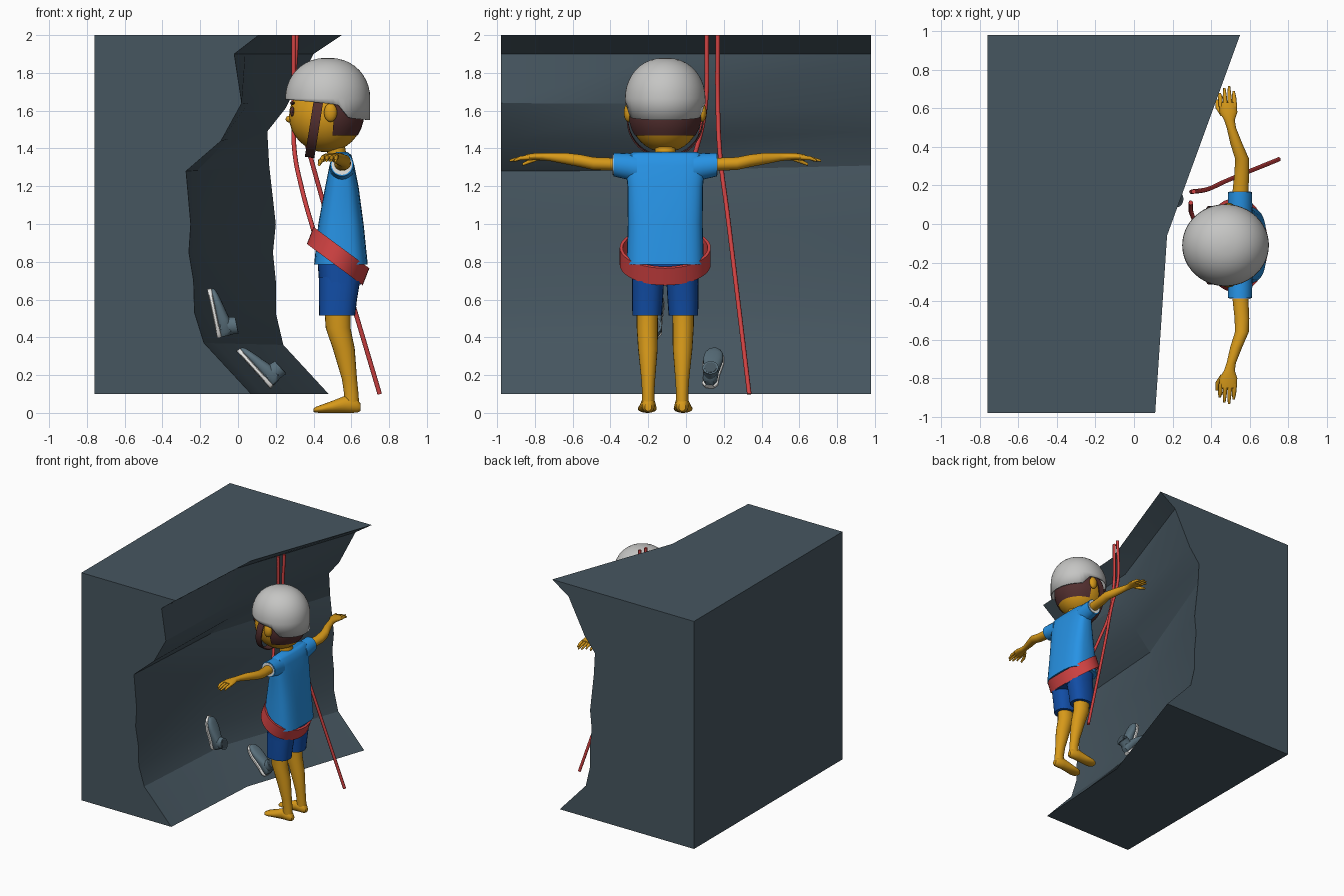
import bpy, bmesh, math
from mathutils import Vector, Matrix

cube = bpy.data.objects.get("Cube")
if cube:
    bpy.data.objects.remove(cube)

CY = -0.11  # symmetry plane of the climber, who faces -x
X, Y, Z = Vector((1, 0, 0)), Vector((0, 1, 0)), Vector((0, 0, 1))


def material(name, r, g, b):
    m = bpy.data.materials.new(name)
    m.use_nodes = True
    m.diffuse_color = (r, g, b, 1)
    m.node_tree.nodes["Principled BSDF"].inputs["Base Color"].default_value = (r, g, b, 1)
    return m


STONE = material("slate stone", 0.062, 0.094, 0.118)
SKIN = material("warm skin", 0.68, 0.32, 0.01)
SHIRT = material("bright blue", 0.02, 0.29, 0.78)
SHORTS = material("deep blue", 0.006, 0.075, 0.38)
RED = material("rope red", 0.64, 0.055, 0.055)
BROWN = material("dark brown", 0.085, 0.028, 0.028)
GREY = material("helmet grey", 0.56, 0.56, 0.55)
WHITE = material("white", 0.85, 0.85, 0.83)
SHOE = material("shoe grey blue", 0.1, 0.16, 0.2)


def finish(name, bm, mat, angle=40):
    bmesh.ops.recalc_face_normals(bm, faces=bm.faces)
    me = bpy.data.meshes.new(name)
    bm.to_mesh(me)
    bm.free()
    me.materials.append(mat)
    for p in me.polygons:
        p.use_smooth = True
    me.set_sharp_from_angle(angle=math.radians(angle))
    ob = bpy.data.objects.new(name, me)
    bpy.context.collection.objects.link(ob)
    return ob


def skin_rings(bm, rings, cap=True, loop=False):
    rows = [[bm.verts.new(p) for p in r] for r in rings]
    n = len(rows[0])
    for a, b in zip(rows, rows[1:] + (rows[:1] if loop else [])):
        for i in range(n):
            j = (i + 1) % n
            bm.faces.new((a[i], a[j], b[j], b[i]))
    if cap and not loop:
        bm.faces.new(rows[0])
        bm.faces.new(rows[-1])


def loft(name, sections, u, v, mat, power=2.0, n=20, xf=None):
    """Sections are (centre, radius along u, radius along v)."""
    def bend(c):
        return math.copysign(abs(c) ** (2 / power), c)
    rings = []
    for c, ru, rv in sections:
        ring = []
        for i in range(n):
            t = 2 * math.pi * i / n
            p = Vector(c) + u * ru * bend(math.cos(t)) + v * rv * bend(math.sin(t))
            ring.append(xf @ p if xf else p)
        rings.append(ring)
    bm = bmesh.new()
    skin_rings(bm, rings)
    return finish(name, bm, mat)


def ball(name, centre, size, mat, keep=None, seg=32):
    bm = bmesh.new()
    bmesh.ops.create_uvsphere(bm, u_segments=seg, v_segments=seg // 2, radius=1)
    bmesh.ops.transform(bm, verts=bm.verts,
                        matrix=Matrix.Translation(centre) @ Matrix.Diagonal((*size, 1)))
    if keep:
        drop = [f for f in bm.faces if not keep(f.calc_center_median())]
        bmesh.ops.delete(bm, geom=drop, context='FACES')
    return finish(name, bm, mat)


def band(name, centre, a, b, width, thick, mat, n=40):
    """Flat strap looped around the ellipse spanned by a and b; width is a vector."""
    rings = []
    for i in range(n):
        t = 2 * math.pi * i / n
        d = a * math.cos(t) + b * math.sin(t)
        o = d.normalized() * thick
        w = width / 2
        c = Vector(centre) + d
        rings.append([c - w, c - w + o, c + w + o, c + w])
    bm = bmesh.new()
    skin_rings(bm, rings, loop=True)
    return finish(name, bm, mat)


def rope(name, pts, r=0.012):
    cu = bpy.data.curves.new(name, 'CURVE')
    cu.dimensions = '3D'
    cu.bevel_depth, cu.bevel_resolution, cu.use_fill_caps = r, 2, True
    sp = cu.splines.new('BEZIER')
    sp.bezier_points.add(len(pts) - 1)
    for bp, p in zip(sp.bezier_points, pts):
        bp.co = p
        bp.handle_left_type = bp.handle_right_type = 'AUTO'
    cu.materials.append(RED)
    bpy.context.collection.objects.link(bpy.data.objects.new(name, cu))


# Rock wall: one profile at each end and a bent middle section
near = [(.07, .1), (-.18, .37), (-.23, .53), (-.235, .7), (-.26, .85), (-.25, 1),
        (-.275, 1.28), (-.09, 1.44), (.02, 1.64), (-.02, 1.9), (.11, 2)]
far = [(.48, .1), (.24, .36), (.2, .53), (.2, .7), (.185, .85), (.2, 1),
       (.165, 1.31), (.155, 1.49), (.25, 1.61), (.4, 1.9), (.55, 2)]
rings = []
for y, f in ((-.98, 0), (-.06, .14), (.98, 1)):
    ring = [(a + (c - a) * f, y, b + (d - b) * f) for (a, b), (c, d) in zip(near, far)]
    rings.append(ring + [(-.76, y, 2), (-.76, y, .1)])
bm = bmesh.new()
skin_rings(bm, rings)
finish("rock_wall", bm, STONE, 25)

# Ropes
rope("tie_in_rope", [(.295, .11, 2), (.295, .1, 1.6), (.3, .05, 1.38),
                     (.34, -.02, 1.18), (.41, -.1, .93)])
rope("trailing_rope", [(.31, .168, 2), (.305, .168, 1.65), (.38, .18, 1.37),
                       (.47, .22, 1.05), (.75, .335, .1)])

# Torso, harness and shorts
loft("shirt", [((.545, CY, .785), .142, .205), ((.545, CY, 1), .12, .198),
               ((.55, CY, 1.2), .088, .2), ((.55, CY, 1.31), .066, .21),
               ((.55, CY, 1.365), .05, .2), ((.55, CY, 1.38), .03, .17)],
     X, Y, SHIRT, 3.2, 32)
band("harness_belt", (.53, CY, .83), Vector((.135, 0, -.1)), Y * .225,
     Vector((.035, 0, .09)), .016, RED)
loft("shorts_hips", [((.54, CY, .68), .11, .175), ((.54, CY, .82), .12, .18)],
     X, Y, SHORTS, 3, 28)

# Head
loft("neck", [((.53, CY, 1.33), .05, .055), ((.51, CY, 1.45), .05, .055)], X, Y, SKIN)
ball("head", (.465, CY, 1.57), (.195, .185, .19), SKIN)
ball("hair", (.467, CY, 1.58), (.2, .197, .2), BROWN,
     lambda c: c.z > 1.48 and (c.x > .5 or c.z > 1.66))
ball("nose", (.272, CY, 1.555), (.02, .02, .018), SKIN, seg=16)
band("chin_strap", (.41, CY, 1.55), Vector((-.03, 0, -.19)), Y * .195,
     Vector((.05, 0, -.008)), .008, BROWN)


def helmet():
    rings, n = [], 48
    for k in range(12):
        ring = []
        for i in range(n):
            t = 2 * math.pi * i / n
            a = math.radians(max(0, 88 - 8.8 * k))
            r = math.cos(a) ** .9
            p = Vector((.475 + .225 * r * math.cos(t), CY + .213 * r * math.sin(t),
                        1.665 + .215 * math.sin(a)))
            if k == 11:  # rim drops towards the back of the head
                step = min(1, max(0, (p.x - .53) / .06))
                p.z = 1.66 - .1 * (p.x - .25) - .065 * step
            ring.append(p)
        rings.append(ring)
    bm = bmesh.new()
    skin_rings(bm, rings)
    bmesh.ops.delete(bm, geom=[f for f in bm.faces if len(f.verts) > 4 and
                               f.calc_center_median().z < 1.7], context='FACES_ONLY')
    ob = finish("helmet", bm, GREY)
    ob.modifiers.new("shell", 'SOLIDIFY').thickness = .01


helmet()

# Paired parts
for s, side in ((1, "left"), (-1, "right")):
    # On this figure +y and -y sides are mirror images
    def at(x, d, z):
        return (x, CY + s * d, z)

    ball(side + "_ear", at(.49, .195, 1.59), (.035, .024, .05), SKIN, seg=16)
    ball(side + "_eye", at(.288, .07, 1.595), (.012, .024, .027), BROWN, seg=16)
    ball(side + "_eyebrow", at(.288, .072, 1.64), (.012, .04, .009), BROWN, seg=16)

    # Sleeve with a pale opening
    loft(side + "_sleeve", [(at(.55, .15, 1.295), .066, .075), (at(.55, .2, 1.305), .064, .07),
                            (at(.55, .275, 1.315), .062, .062)], X, Z, SHIRT)
    loft(side + "_sleeve_lining", [(at(.55, .274, 1.315), .055, .055),
                                   (at(.55, .278, 1.315), .055, .055)], X, Z, WHITE)

    # Arm and hand
    loft(side + "_arm", [(at(.55, .25, 1.315), .042, .034), (at(.56, .38, 1.32), .038, .034),
                         (at(.56, .45, 1.335), .036, .033), (at(.53, .53, 1.347), .031, .03),
                         (at(.505, .61, 1.355), .024, .022), (at(.495, .65, 1.357), .028, .02),
                         (at(.49, .69, 1.357), .046, .019), (at(.487, .74, 1.352), .046, .016)],
         X, Z, SKIN)
    for i, reach in enumerate((.79, .815, .825, .8)):
        x = .451 + .024 * i
        loft(side + "_finger_%d" % (i + 1),
             [(at(x, .72, 1.353), .012, .013), (at(x - .004, .77, 1.348), .011, .011),
              (at(x - .006, reach, 1.335), .006, .006)], X, Z, SKIN, n=10)
    loft(side + "_thumb", [(at(.465, .67, 1.352), .015, .016), (at(.437, .71, 1.335), .013, .013),
                           (at(.43, .755, 1.315), .008, .008)], X, Z, SKIN, n=10)

    # Leg and foot
    loft(side + "_shorts_leg", [(at(.525, .096, .515), .095, .078), (at(.53, .094, .6), .1, .082),
                                (at(.54, .09, .72), .11, .085)], X, Y, SHORTS, 2.4, 24)
    loft(side + "_leg", [(at(.6, .09, .03), .042, .034), (at(.6, .09, .1), .038, .032),
                         (at(.59, .09, .18), .04, .037), (at(.56, .092, .34), .058, .052),
                         (at(.53, .095, .45), .066, .056), (at(.525, .095, .6), .07, .058)],
         X, Y, SKIN)
    loft(side + "_foot", [(at(.648, .09, .03), .018, .02), (at(.63, .09, .038), .033, .037),
                          (at(.57, .09, .046), .038, .046), (at(.5, .092, .032), .045, .032),
                          (at(.445, .095, .022), .05, .022), (at(.415, .095, .017), .04, .016),
                          (at(.4, .095, .014), .02, .009)], Y, Z, SKIN)


# Climbing shoes on the wall: local x runs heel to toe, local z away from the sole
def shoe(name, heel, toe, y, splay):
    d = Vector((toe[0] - heel[0], splay, toe[1] - heel[1])).normalized()
    up = d.cross(Y).normalized()
    if up.x < 0:
        up.negate()
    side = up.cross(d)
    m = Matrix((d, side, up)).transposed().to_4x4()
    m.translation = Vector((heel[0], y, heel[1]))
    outline = [(0, .025), (.02, .042), (.09, .045), (.17, .058), (.22, .052), (.25, .035), (.265, .012)]
    loft(name + "_sole", [((x, 0, .012), w, .012) for x, w in outline], Y, Z, WHITE, 4, 20, m)
    tops = (.05, .075, .07, .052, .04, .03, .02)
    loft(name + "_upper", [((x * .98 + .002, 0, .015 + h / 2), w * .93, h / 2)
                           for (x, w), h in zip(outline, tops)], Y, Z, SHOE, 2.5, 20, m)
    loft(name + "_collar", [((.055, 0, .03), .052, .038), ((.05, 0, .09), .046, .038),
                            ((.045, 0, .115), .046, .042)], X, Y, SHOE, 2, 20, m)
    loft(name + "_opening", [((.045, 0, .114), .036, .032), ((.045, 0, .117), .036, .032)],
         X, Y, STONE, 2, 20, m)


shoe("upper_shoe", (-.11, .395), (-.165, .66), -.17, 0)
shoe("lower_shoe", (.17, .13), (-.015, .335), .125, .03)
